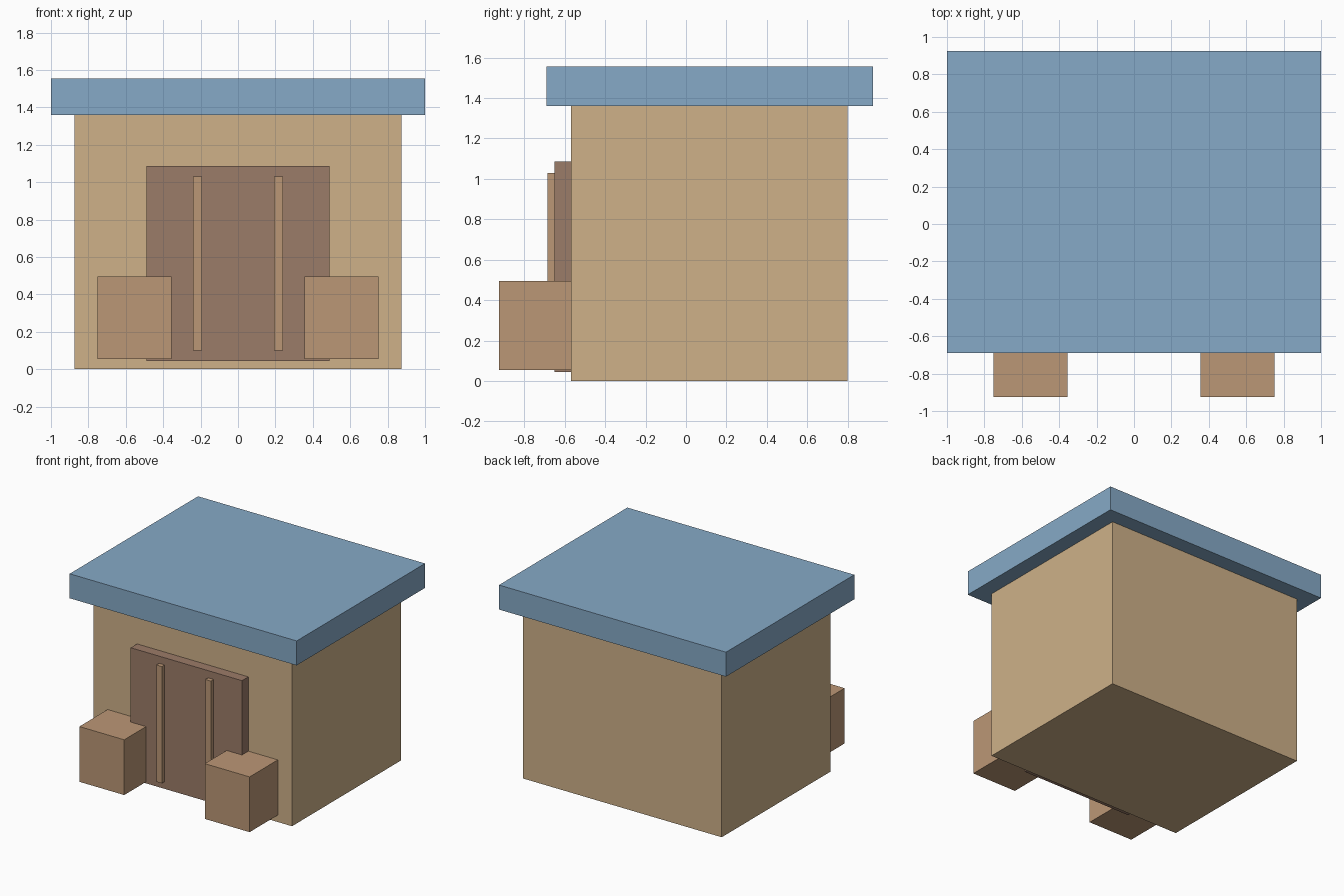
import bpy

if "Cube" in bpy.data.objects:
    bpy.data.objects.remove(bpy.data.objects["Cube"])


def material(name, rgb):
    m = bpy.data.materials.new(name)
    m.diffuse_color = (*rgb, 1.0)
    m.use_nodes = True
    m.node_tree.nodes["Principled BSDF"].inputs["Base Color"].default_value = m.diffuse_color
    return m


def box(name, x, y, z, mat):
    """Box from (min, max) ranges on each axis."""
    ranges = (x, y, z)
    bpy.ops.mesh.primitive_cube_add(size=1, location=[(a + b) / 2 for a, b in ranges])
    ob = bpy.context.object
    ob.name = name
    ob.scale = [b - a for a, b in ranges]
    bpy.ops.object.transform_apply(location=False, rotation=False, scale=True)
    ob.data.materials.append(mat)
    return ob


plaster = material("plaster", (0.62, 0.44, 0.25))
blue = material("roof_blue", (0.24, 0.40, 0.57))
dark_wood = material("dark_wood", (0.33, 0.20, 0.14))
light_wood = material("light_wood", (0.50, 0.31, 0.18))

# Main building and overhanging flat roof
box("walls", (-0.875, 0.875), (-0.57, 0.80), (0.0, 1.36), plaster)
box("roof", (-1.0, 1.0), (-0.69, 0.925), (1.36, 1.555), blue)

# Door panel on the front wall
box("door", (-0.49, 0.49), (-0.65, -0.565), (0.043, 1.087), dark_wood)

# Mirrored pairs: door battens and crates
for side, s in (("left", -1), ("right", 1)):
    box(f"door_batten_{side}", sorted((s * 0.192, s * 0.24)), (-0.685, -0.645),
        (0.10, 1.03), light_wood)
    box(f"crate_{side}", sorted((s * 0.355, s * 0.75)), (-0.925, -0.565),
        (0.055, 0.495), light_wood)
